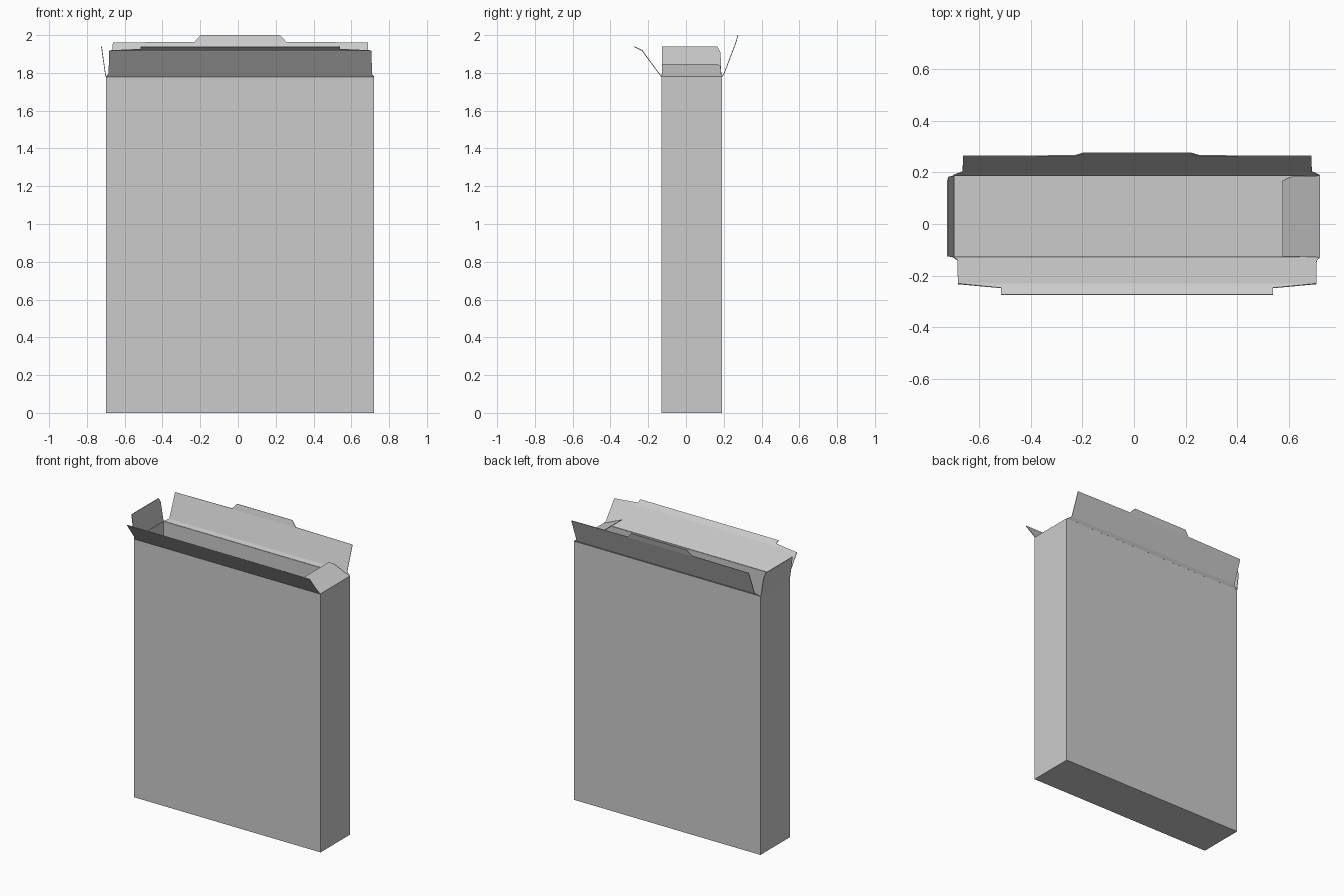
import bpy, bmesh

if "Cube" in bpy.data.objects:
    bpy.data.objects.remove(bpy.data.objects["Cube"])

X0, X1, Y0, Y1, H = -0.70, 0.72, -0.13, 0.19, 1.78
CARD = 0.004


def sheet(name, faces, offset=0.0):
    """Thin card made of polygons that share fold lines."""
    bm = bmesh.new()
    for pts in faces:
        bm.faces.new([bm.verts.new(p) for p in pts])
    bmesh.ops.remove_doubles(bm, verts=bm.verts, dist=1e-5)
    bmesh.ops.recalc_face_normals(bm, faces=bm.faces)
    me = bpy.data.meshes.new(name)
    bm.to_mesh(me)
    bm.free()
    ob = bpy.data.objects.new(name, me)
    bpy.context.collection.objects.link(ob)
    mod = ob.modifiers.new("card", 'SOLIDIFY')
    mod.thickness = CARD
    mod.offset = offset
    mod.use_even_offset = True
    return ob


def folded_flap(name, rows, tab):
    """Flap along x: rows are (x0, x1, y, z) strips, tab is the last outline."""
    line = [((a, y, z), (b, y, z)) for a, b, y, z in rows]
    faces = [[p[0], p[1], q[1], q[0]] for p, q in zip(line, line[1:])]
    faces.append([line[-1][0], line[-1][1]] + tab)
    return sheet(name, faces)


# open carton body
ring = [(X0, Y0), (X1, Y0), (X1, Y1), (X0, Y1)]
walls = [[(*a, 0), (*b, 0), (*b, H), (*a, H)] for a, b in zip(ring, ring[1:] + ring[:1])]
body = sheet("carton_body", walls + [[(x, y, 0) for x, y in reversed(ring)]], -1)

# front flap with wide bent lip
def lip(x, y):
    return (x, y, 1.918 + (-0.232 - y) * 0.5)

folded_flap("front_flap",
            [(X0, X1, Y0, H), (-0.685, 0.709, -0.14, 1.793), (-0.683, 0.707, -0.232, 1.918)],
            [lip(0.54, -0.248), lip(0.54, -0.274), lip(-0.515, -0.274), lip(-0.515, -0.248)])

# back flap with small bent tab
folded_flap("back_flap",
            [(X0, X1, Y1, H), (-0.665, 0.69, 0.203, 1.80), (-0.663, 0.688, 0.264, 1.96)],
            [(0.255, 0.265, 1.964), (0.222, 0.275, 2.0),
             (-0.198, 0.275, 2.0), (-0.23, 0.265, 1.964)])


# side flaps: left stands up, right folds inwards
def side_flap(name, hinge, tip_x, tip_z):
    outline = [(0, Y0), (0, Y1), (0.08, 0.187), (0.8, 0.183), (1, 0.167), (1, -0.126), (0.1, -0.128)]
    return sheet(name, [[(hinge + (tip_x - hinge) * t, y, H + (tip_z - H) * t) for t, y in outline]])

side_flap("left_flap", X0, -0.723, 1.94)
side_flap("right_flap", X1, 0.576, 1.846)
